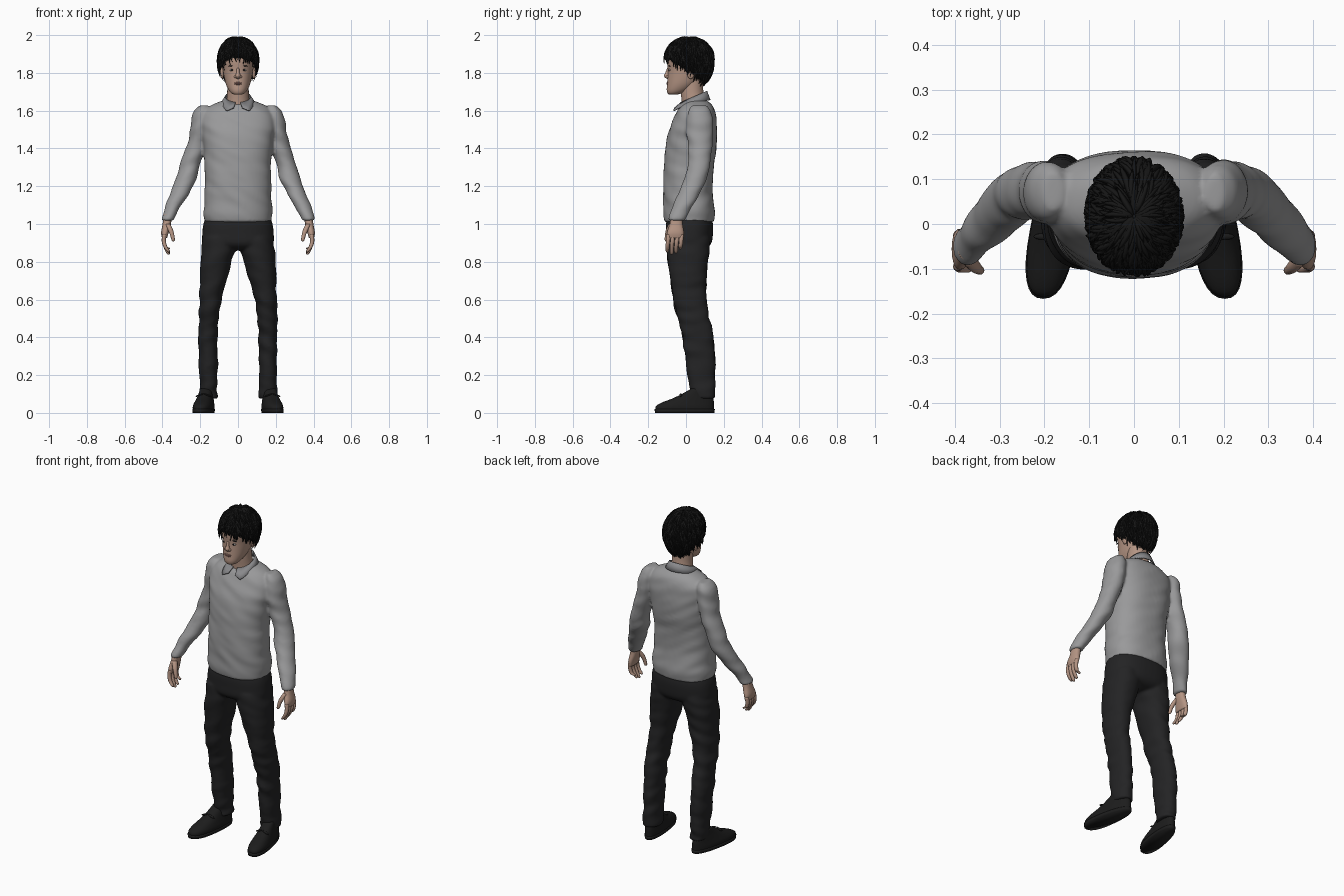
import bpy, bmesh, math, random
from mathutils import Vector, Matrix, noise

if "Cube" in bpy.data.objects:
    bpy.data.objects.remove(bpy.data.objects["Cube"])

random.seed(4)


def material(name, r, g, b):
    m = bpy.data.materials.new(name)
    m.diffuse_color = (r, g, b, 1)
    m.use_nodes = True
    m.node_tree.nodes["Principled BSDF"].inputs["Base Color"].default_value = m.diffuse_color
    return m


GREY = material("grey_knit", .32, .32, .325)
COLLAR = material("collar_grey", .25, .25, .26)
BLACK = material("trouser_black", .017, .017, .018)
SHOE = material("shoe_black", .012, .012, .012)
HAIR = material("hair_black", .008, .008, .008)
SKIN = material("skin", .46, .30, .23)
LIP = material("lips", .36, .19, .16)
WHITE = material("eye_white", .5, .47, .45)


def finish(name, bm, mat, voxel=0):
    """Turn a bmesh into a smooth object; voxel > 0 fuses overlapping volumes."""
    bmesh.ops.recalc_face_normals(bm, faces=bm.faces)
    me = bpy.data.meshes.new(name)
    bm.to_mesh(me)
    bm.free()
    me.materials.append(mat)
    me.polygons.foreach_set("use_smooth", [True] * len(me.polygons))
    ob = bpy.data.objects.new(name, me)
    bpy.context.collection.objects.link(ob)
    if voxel:
        r = ob.modifiers.new("fuse", 'REMESH')
        r.mode, r.voxel_size, r.use_smooth_shade = 'VOXEL', voxel, True
        s = ob.modifiers.new("soften", 'SMOOTH')
        s.factor, s.iterations = .5, 4
    return ob


def spline(keys, sub):
    """Catmull-Rom through key tuples."""
    out = []
    for i in range(len(keys) - 1):
        a, b, c, d = (keys[max(0, min(len(keys) - 1, i + k))] for k in (-1, 0, 1, 2))
        for j in range(sub):
            t = j / sub
            out.append([.5 * (2 * q + (r - p) * t + (2 * p - 5 * q + 4 * r - s) * t * t
                              + (3 * q - p - 3 * r + s) * t ** 3) for p, q, r, s in zip(a, b, c, d)])
    return out + [list(keys[-1])]


def loft(bm, keys, seg=24, sub=4, power=2, side=1, wrinkle=0, fn=None):
    """Closed skin over rings (cx, cy, z, rx, ry); side=-1 mirrors it."""
    rings = []
    for cx, cy, z, rx, ry in spline(keys, sub):
        ring = []
        for k in range(seg):
            a = 2 * math.pi * k / seg
            c, s = math.cos(a), math.sin(a)
            x = math.copysign(abs(c) ** (2 / power), c)
            y = math.copysign(abs(s) ** (2 / power), s)
            p = Vector((cx + rx * x, cy + ry * y, z))
            if wrinkle:
                n = noise.noise(Vector((p.x * 7 + 3 * side, p.y * 7, p.z * 20 + p.x * 9)))
                p += Vector((c, s, 0)) * wrinkle * n
            if fn:
                p = fn(p)
            ring.append(bm.verts.new((side * p.x, p.y, p.z)))
        rings.append(ring)
    for A, B in zip(rings, rings[1:]):
        for k in range(seg):
            bm.faces.new((A[k], A[k - 1], B[k - 1], B[k]))
    bm.faces.new(rings[0])
    bm.faces.new(rings[-1])


def body(rows):
    """Rows (z, half width, front y, back y) to centred rings."""
    return [(0, (f + b) / 2, z, w, (b - f) / 2) for z, w, f, b in rows]


def ball(bm, pos, radii, rot=0):
    m = Matrix.Translation(pos) @ Matrix.Rotation(rot, 4, 'Y') @ Matrix.Diagonal((*radii, 1))
    bmesh.ops.create_uvsphere(bm, u_segments=16, v_segments=10, radius=1, matrix=m)


# sweater: torso and both sleeves fused
bm = bmesh.new()
loft(bm, body([(1.01, .176, -.112, .148), (1.06, .183, -.12, .153), (1.12, .179, -.12, .146),
               (1.2, .175, -.121, .14), (1.3, .175, -.118, .148), (1.4, .182, -.11, .16),
               (1.48, .192, -.095, .165), (1.54, .197, -.072, .163), (1.59, .185, -.05, .155),
               (1.625, .15, -.03, .14), (1.652, .085, 0, .115)]), 48, 5, 2.3, wrinkle=.006)
ARM = [(.18, .072, 1.628, .02, .04), (.187, .072, 1.60, .045, .06), (.195, .073, 1.55, .052, .07),
       (.207, .073, 1.47, .052, .068), (.226, .074, 1.4, .052, .063), (.252, .07, 1.32, .052, .06),
       (.274, .05, 1.24, .054, .06), (.307, .02, 1.17, .049, .057), (.335, -.01, 1.11, .045, .053),
       (.358, -.035, 1.06, .039, .049), (.37, -.048, 1.03, .035, .046), (.373, -.05, 1.018, .033, .045)]
for s in (1, -1):
    loft(bm, ARM, 28, 5, side=s, wrinkle=.008)
finish("sweater", bm, GREY, .008)

# trousers: hips and both legs fused
bm = bmesh.new()
loft(bm, body([(1.05, .165, -.095, .13), (1.0, .183, -.106, .143), (.95, .189, -.107, .143),
               (.9, .188, -.105, .135), (.872, .16, -.08, .11), (.86, .1, -.04, .07)]), 40, 5, 2.4)
LEG = [(.1, .015, .93, .085, .112), (.105, .013, .86, .089, .115), (.115, .01, .8, .083, .108),
       (.132, .015, .7, .07, .095), (.147, .02, .6, .058, .09), (.153, .035, .52, .055, .085),
       (.158, .055, .45, .052, .083), (.16, .07, .35, .05, .081), (.158, .078, .25, .048, .077),
       (.156, .085, .15, .047, .068), (.155, .09, .095, .05, .062), (.155, .09, .075, .047, .06)]
for s in (1, -1):
    loft(bm, LEG, 28, 5, 2.2, s, .010)
finish("trousers", bm, BLACK, .008)


# shoes with soles and laces, toes turned out
def toe_out(p):
    return Vector((.178 + p.x * (1 - .8 * p.y) - .15 * p.y, p.y, p.z))


for s, tag in ((1, "left"), (-1, "right")):
    bm = bmesh.new()
    loft(bm, [(0, -.006, .01, .049, .155), (0, -.006, .035, .05, .154), (0, .01, .055, .046, .138),
              (0, .035, .075, .042, .11), (0, .06, .1, .038, .082), (0, .085, .13, .036, .055)],
         32, 3, 2.4, s, fn=toe_out)
    loft(bm, [(0, -.007, 0, .05, .157), (0, -.007, .02, .052, .16)], 32, 1, 2.4, s, fn=toe_out)
    for y, z in ((-.07, .066), (-.045, .078), (-.02, .09)):
        p = toe_out(Vector((0, y, z)))
        ball(bm, (s * p.x, y, z), (.026, .005, .005))
    for k in (-1, 1):
        ball(bm, (s * .182 + k * .022, -.028, .094), (.022, .007, .005), k * .35)
    finish(tag + "_shoe", bm, SHOE)

# hands: palm, four fingers and thumb
for s, tag in ((1, "left"), (-1, "right")):
    bm = bmesh.new()
    loft(bm, [(.372, -.05, 1.05, .022, .03), (.377, -.052, 1.0, .022, .034),
              (.387, -.056, .955, .020, .045), (.389, -.057, .925, .013, .044)], 20, 4, 2.3, s)
    for i, tip in enumerate((.85, .838, .845, .865)):
        y = -.092 + i * .023
        loft(bm, [(.39, y, .945, .011, .012), (.393, y - .003, .91, .011, .0115),
                  (.385, y - .006, .88, .0105, .011), (.37, y - .007, tip + .008, .009, .0095),
                  (.366, y - .007, tip, .003, .003)], 10, 3, side=s)
    loft(bm, [(.372, -.075, 1.0, .014, .016), (.358, -.092, .97, .014, .015),
              (.348, -.101, .94, .011, .011), (.343, -.104, .915, .009, .009),
              (.342, -.104, .908, .003, .003)], 10, 3, side=s)
    finish(tag + "_hand", bm, SKIN)

# neck and head
bm = bmesh.new()
loft(bm, [(0, .045, 1.58, .066, .066), (0, .04, 1.65, .061, .063), (0, .032, 1.7, .057, .06),
          (0, .03, 1.77, .057, .06)], 28)
loft(bm, body([(1.685, .018, -.088, -.05), (1.692, .035, -.097, -.02), (1.71, .05, -.102, .02),
               (1.74, .064, -.1, .06), (1.78, .074, -.098, .095), (1.82, .081, -.097, .115),
               (1.87, .088, -.1, .12), (1.92, .083, -.085, .115), (1.955, .062, -.05, .09),
               (1.975, .025, 0, .05)]), 36, 4, 2.1)
loft(bm, [(0, -.092, 1.826, .007, .008), (0, -.097, 1.80, .009, .013),
          (0, -.099, 1.785, .014, .018), (0, -.096, 1.773, .012, .013), (0, -.094, 1.768, .005, .005)], 16)
for s in (1, -1):
    ball(bm, (s * .014, -.097, 1.779), (.007, .010, .007))
    ball(bm, (s * .084, .025, 1.80), (.010, .02, .032))
finish("head", bm, SKIN)

# facial features
eyes, dark, lips = bmesh.new(), bmesh.new(), bmesh.new()
for s in (1, -1):
    ball(eyes, (s * .032, -.086, 1.815), (.014, .006, .0055))
    ball(dark, (s * .032, -.0905, 1.815), (.005, .003, .005))
    ball(dark, (s * .034, -.088, 1.837), (.019, .006, .003), s * .12)
ball(lips, (0, -.098, 1.747), (.022, .006, .004))
ball(lips, (0, -.098, 1.741), (.018, .006, .005))
finish("eyes", eyes, WHITE)
finish("irises_and_brows", dark, HAIR)
finish("lips", lips, LIP)

# shirt collar: folded band whose front corners drop into points
bm = bmesh.new()
rows, N = [], 48
for i in range(N + 1):
    t = 2 * i / N - 1
    a = t * 2.95
    k = max(0, 1 - abs(abs(t) - .87) / .25)
    sx = math.copysign(1, t)
    top = Vector((.068 * math.sin(a), .042 + .07 * math.cos(a), 1.675 + .03 * math.cos(a)))
    low = Vector((.09 * math.sin(a) + sx * .012 * k, .042 + .088 * math.cos(a) - .035 * k,
                  1.645 + .012 * math.cos(a) - .034 * k))
    rows.append([bm.verts.new(top.lerp(low, f)) for f in (0, .5, 1)])
for A, B in zip(rows, rows[1:]):
    for j in (0, 1):
        bm.faces.new((A[j], A[j + 1], B[j + 1], B[j]))
ob = finish("shirt_collar", bm, COLLAR)
ob.modifiers.new("cloth", 'SOLIDIFY').thickness = .006

# hair: scalp cap plus layered tapered locks flowing from the crown
CENTRE = Vector((0, .017, 1.87))


def scalp(theta, phi, r):
    """Point on the hair shell; theta from the crown, phi from the front."""
    z = math.cos(theta) * (.126 if theta < math.pi / 2 else .17)
    return CENTRE + r * Vector((.111 * math.sin(theta) * math.sin(phi),
                                -.135 * math.sin(theta) * math.cos(phi), z))


def hairline(phi):
    return math.radians(122 - 30 * math.cos(phi))


bm = bmesh.new()
cols, rings = 32, 12
grid = [[bm.verts.new(scalp((hairline(2 * math.pi * c / cols) - .12) * (.02 + .98 * r / rings),
                            2 * math.pi * c / cols, .92)) for c in range(cols)] for r in range(rings + 1)]
for A, B in zip(grid, grid[1:]):
    for c in range(cols):
        bm.faces.new((A[c - 1], A[c], B[c], B[c - 1]))
bm.faces.new(grid[0])
finish("hair_cap", bm, HAIR)

bm = bmesh.new()
for i in range(900):
    phi = random.uniform(0, 2 * math.pi)
    end = hairline(phi) * math.sqrt(random.uniform(.05, 1)) + random.uniform(-.05, .1)
    start = max(.03, end - random.uniform(.45, .75))
    swirl, lift = random.uniform(-.25, .35), random.uniform(.03, .11)
    width = random.uniform(.006, .011)
    prev = None
    for j in range(6):
        f = j / 5
        th = start + (end - start) * f
        ph = phi + swirl * f
        p = scalp(th, ph, .91 + lift * f ** .7)
        out = (p - CENTRE).normalized()
        across = (scalp(th, ph + .05, .95) - scalp(th, ph - .05, .95)).normalized()
        w = width * (.5 + 1.6 * f) * (1 - f) + .0006
        ring = [bm.verts.new(q) for q in (p + across * w, p + out * w * .8, p - across * w, p - out * w * .5)]
        if prev:
            for k in range(4):
                bm.faces.new((prev[k - 1], prev[k], ring[k], ring[k - 1]))
        else:
            bm.faces.new(ring)
        prev = ring
    bm.faces.new(prev)
finish("hair_locks", bm, HAIR)
